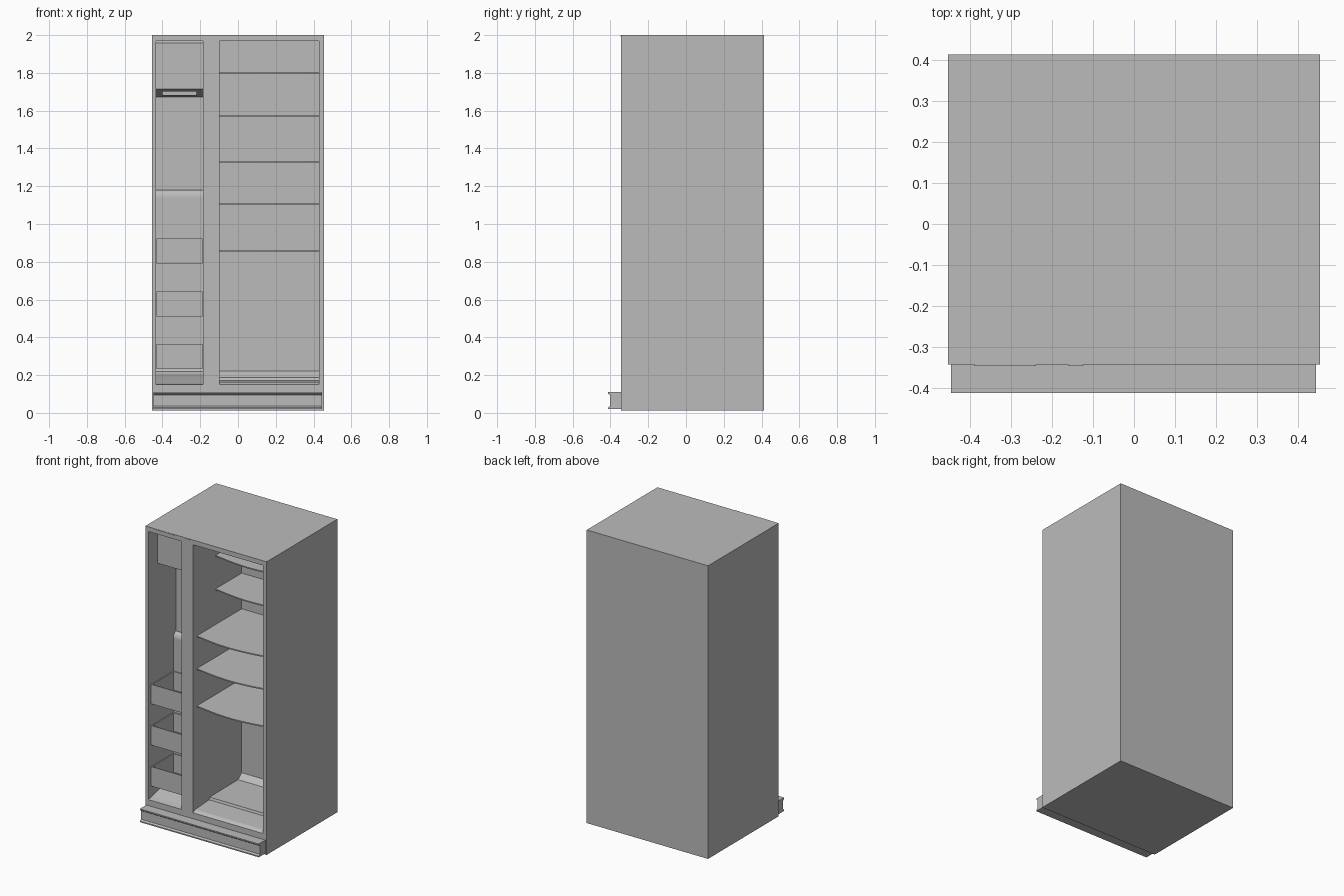
import bpy, bmesh, math

if "Cube" in bpy.data.objects:
    bpy.data.objects.remove(bpy.data.objects["Cube"])

grey = bpy.data.materials.new("Plain grey")
grey.use_nodes = True
color = (0.5, 0.5, 0.5, 1)
grey.diffuse_color = color
grey.node_tree.nodes["Principled BSDF"].inputs["Base Color"].default_value = color

FRONT, BACK = -0.343, 0.414
FREEZER = (-0.433, -0.185)
FRIDGE = (-0.098, 0.428)
FRIDGE_BACK = 0.18


def prism(name, outline, lo, hi, axis):
    """Extrude an outline: (y, z) along x, or (x, y) along z."""
    def place(p, t):
        return (t, *p) if axis == "x" else (*p, t)
    bm = bmesh.new()
    a = [bm.verts.new(place(p, lo)) for p in outline]
    b = [bm.verts.new(place(p, hi)) for p in outline]
    bm.faces.new(a)
    bm.faces.new(b[::-1])
    n = len(a)
    for i in range(n):
        j = (i + 1) % n
        bm.faces.new((a[i], b[i], b[j], a[j]))
    bmesh.ops.recalc_face_normals(bm, faces=bm.faces)
    mesh = bpy.data.meshes.new(name)
    bm.to_mesh(mesh)
    bm.free()
    mesh.materials.append(grey)
    ob = bpy.data.objects.new(name, mesh)
    bpy.context.collection.objects.link(ob)
    return ob


def box(name, x, y, z):
    outline = [(y[0], z[0]), (y[1], z[0]), (y[1], z[1]), (y[0], z[1])]
    return prism(name, outline, *x, "x")


def cut(target, cutter):
    cutter.hide_render = True
    mod = target.modifiers.new("Opening", "BOOLEAN")
    mod.object = cutter
    mod.solver = "EXACT"
    bpy.context.view_layer.objects.active = target
    bpy.ops.object.modifier_apply(modifier=mod.name)
    bpy.data.objects.remove(cutter)


# Cabinet with two hollow compartments
cabinet = box("cabinet", (-0.455, 0.455), (FRONT, BACK), (0.012, 2))

bulge = [(-0.075 + 0.03 * (1 - math.cos(t)), 1.14 + 0.04 * math.sin(t))
         for t in (i * math.pi / 12 for i in range(7))]
freezer_space = [(-0.4, 0.15), (FRONT, 0.15), (-0.3, 0.158), (-0.2, 0.185),
                 (-0.11, 0.205), (-0.085, 0.22), (-0.075, 0.25),
                 *bulge, (-0.045, 1.968), (-0.4, 1.968)]
cut(cabinet, prism("freezer_cutter", freezer_space, *FREEZER, "x"))

fridge_space = [(-0.4, 0.15), (FRONT, 0.15), (-0.32, 0.163), (-0.17, 0.172),
                (-0.165, 0.188), (0.14, 0.19), (FRIDGE_BACK, 0.222),
                (FRIDGE_BACK, 1.968), (-0.4, 1.968)]
cut(cabinet, prism("fridge_cutter", fridge_space, *FRIDGE, "x"))

# Small tabs on the top front edge
for x in ((-0.39, -0.24), (-0.16, -0.125)):
    box("top_tab", x, (FRONT - 0.004, FRONT + 0.01), (1.993, 1.999))

# Base grille with a shallow channel along its front
grille = [(FRONT, 0.02), (-0.413, 0.02), (-0.413, 0.028), (-0.402, 0.036),
          (-0.402, 0.094), (-0.413, 0.102), (-0.413, 0.11), (FRONT, 0.11)]
prism("base_grille", grille, -0.447, 0.445, "x")

# Fridge shelves with bowed front edges
for z, front in ((1.8, -0.1), (1.572, -0.1), (1.33, -0.3), (1.108, -0.3), (0.855, -0.3)):
    x0, x1 = FRIDGE
    steps = 16
    edge = [(x0 + (x1 - x0) * i / steps, front - 0.03 * math.sin(math.pi * i / steps))
            for i in range(steps + 1)]
    prism("shelf", edge + [(x1, FRIDGE_BACK), (x0, FRIDGE_BACK)], z - 0.004, z + 0.004, "z")

# Ice maker housing with a sloping, recessed underside
ice = [(-0.243, 1.715), (-0.05, 1.672), (-0.044, 1.672), (-0.044, 1.969),
       (-0.23, 1.969), (-0.243, 1.958)]
ice_maker = prism("ice_maker", ice, FREEZER[0], FREEZER[1], "x")
cut(ice_maker, box("recess_cutter", (-0.4, -0.22), (-0.18, -0.09), (1.6, 1.71)))

# Open freezer bins
for z in (0.79, 0.51, 0.232):
    x0, x1 = FREEZER[0] + 0.002, FREEZER[1] - 0.002
    bin_ob = box("freezer_bin", (x0, x1), (-0.316, -0.077), (z, z + 0.132))
    wall = 0.007
    cut(bin_ob, box("bin_cutter", (x0 + wall, x1 - wall),
                    (-0.316 + wall, -0.077 - wall), (z + wall, z + 0.2)))
